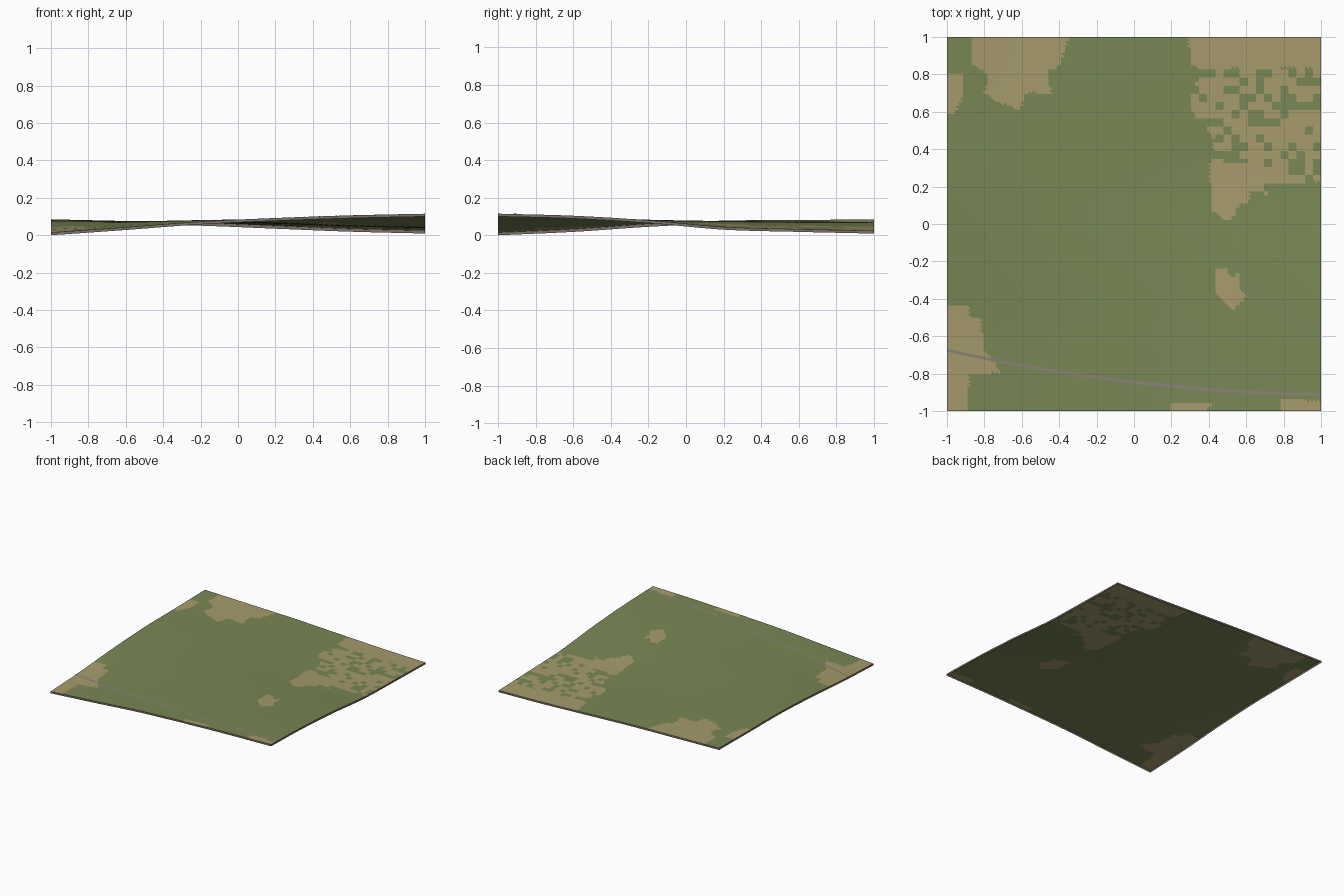
import bpy, bmesh, random
from mathutils import Vector

if "Cube" in bpy.data.objects:
    bpy.data.objects.remove(bpy.data.objects["Cube"])

random.seed(4)
N = 92            # ground cells per side
SKIRT = 0.015     # height of the rim below the ground edge


def material(name, rgb):
    m = bpy.data.materials.new(name)
    lin = [(c / 255 / 12.92) if c < 11 else ((c / 255 + 0.055) / 1.055) ** 2.4 for c in rgb]
    m.diffuse_color = (*lin, 1)
    m.use_nodes = True
    m.node_tree.nodes["Principled BSDF"].inputs["Base Color"].default_value = m.diffuse_color
    return m


GRASS = material("grass green", (121, 135, 85))
SOIL = material("dry soil", (166, 155, 109))
GRAVEL = material("gravel grey", (139, 130, 122))
RIM = material("rim grey", (122, 113, 104))

# Heights along the four borders, evenly spaced from -1 to 1
FRONT = [.015, .043, .073, .092, .106, .115]
BACK = [.085, .076, .066, .050, .034, .024]
LEFT = [.015, .033, .060, .078, .081, .085]
RIGHT = [.115, .104, .080, .045, .033, .024]


def spline(k, t):
    """Catmull-Rom through the border heights, t in 0..1."""
    s = t * (len(k) - 1)
    i = min(int(s), len(k) - 2)
    f = s - i
    p1, p2 = k[i], k[i + 1]
    p0 = k[i - 1] if i else 2 * p1 - p2
    p3 = k[i + 2] if i + 2 < len(k) else 2 * p2 - p1
    return p1 + 0.5 * f * (p2 - p0 + f * (2 * p0 - 5 * p1 + 4 * p2 - p3
                           + f * (3 * (p1 - p2) + p3 - p0)))


def height(x, y):
    """Coons surface between the four border curves."""
    u, v = min(max((x + 1) / 2, 0), 1), min(max((y + 1) / 2, 0), 1)
    a = (1 - v) * spline(FRONT, u) + v * spline(BACK, u)
    b = (1 - u) * spline(LEFT, v) + u * spline(RIGHT, v)
    c = ((1 - u) * (1 - v) * FRONT[0] + u * (1 - v) * FRONT[-1]
         + (1 - u) * v * BACK[0] + u * v * BACK[-1])
    return a + b - c


# Outlines of the bare soil patches
PATCHES = [
    [(-.88, 1.1), (-.35, 1.1), (-.35, 1), (-.40, .84), (-.46, .81), (-.44, .69), (-.57, .71),
     (-.61, .61), (-.72, .65), (-.80, .70), (-.78, .80), (-.87, .86)],
    [(-1.1, .8), (-.92, .8), (-.92, .67), (-.96, .59), (-1.1, .6)],
    [(-1.1, -.44), (-.88, -.44), (-.88, -.50), (-.82, -.50), (-.80, -.68), (-.71, -.79),
     (-.88, -.81), (-.90, -1.1), (-1.1, -1.1)],
    [(.19, -1.1), (.19, -.96), (.41, -.96), (.36, -1.1)],
    [(.75, -1.1), (.79, -.93), (1.1, -.96), (1.1, -1.1)],
    [(.44, -.24), (.49, -.24), (.53, -.29), (.56, -.26), (.56, -.35), (.60, -.38),
     (.53, -.46), (.43, -.37)],
]
BIG_PATCH = [(.29, 1.1), (1.1, 1.1), (1.1, .24), (.86, .22), (.69, .15), (.57, .10), (.50, .01),
             (.42, .07), (.40, .29), (.43, .45), (.27, .65), (.38, .82), (.30, .86)]


def inside(x, y, poly):
    hit = False
    for (x1, y1), (x2, y2) in zip(poly, poly[1:] + poly[:1]):
        if (y1 > y) != (y2 > y) and x < x1 + (y - y1) * (x2 - x1) / (y2 - y1):
            hit = not hit
    return hit


tufts = {}        # grass tufts scattered over the big patch


def is_soil(x, y):
    if inside(x, y, BIG_PATCH):
        if y > .84 or (y < .32 and x < .62):
            return True
        cell = (int(x / .0435), int(y / .0435))
        return tufts.setdefault(cell, random.random()) > .38
    return any(inside(x, y, p) for p in PATCHES)


def finish(name, bm, mats, smooth=True):
    me = bpy.data.meshes.new(name)
    bm.to_mesh(me)
    bm.free()
    for m in mats:
        me.materials.append(m)
    for p in me.polygons:
        p.use_smooth = smooth
    ob = bpy.data.objects.new(name, me)
    bpy.context.collection.objects.link(ob)
    return ob


# Ground sheet with soil patches
bm = bmesh.new()
bmesh.ops.create_grid(bm, x_segments=N, y_segments=N, size=1)
bmesh.ops.triangulate(bm, faces=bm.faces[:])
for v in bm.verts:
    v.co.z = height(v.co.x, v.co.y)
for f in bm.faces:
    c = f.calc_center_median()
    f.material_index = int(is_soil(c.x, c.y))
finish("ground", bm, [GRASS, SOIL])

# Thin rim hanging from the four borders
bm = bmesh.new()
ts = [-1 + 2 * i / N for i in range(N)]
loop = ([(t, -1) for t in ts] + [(1, t) for t in ts]
        + [(-t, 1) for t in ts] + [(-1, -t) for t in ts])
top = [bm.verts.new((x, y, height(x, y))) for x, y in loop]
low = [bm.verts.new(v.co - Vector((0, 0, SKIRT))) for v in top]
for i in range(len(top)):
    j = (i + 1) % len(top)
    bm.faces.new((low[i], low[j], top[j], top[i]))
finish("rim", bm, [RIM], False)

# Narrow curved path draped over the ground
bm = bmesh.new()
prev = None
for i in range(N + 1):
    x = -1 + 2 * i / N
    y = -.845 - .118 * x + .052 * x * x
    pair = [bm.verts.new((x, y + d, height(x, y + d) + .002)) for d in (-.008, .008)]
    if prev:
        bm.faces.new((prev[0], pair[0], pair[1], prev[1]))
    prev = pair
finish("path", bm, [GRAVEL])
